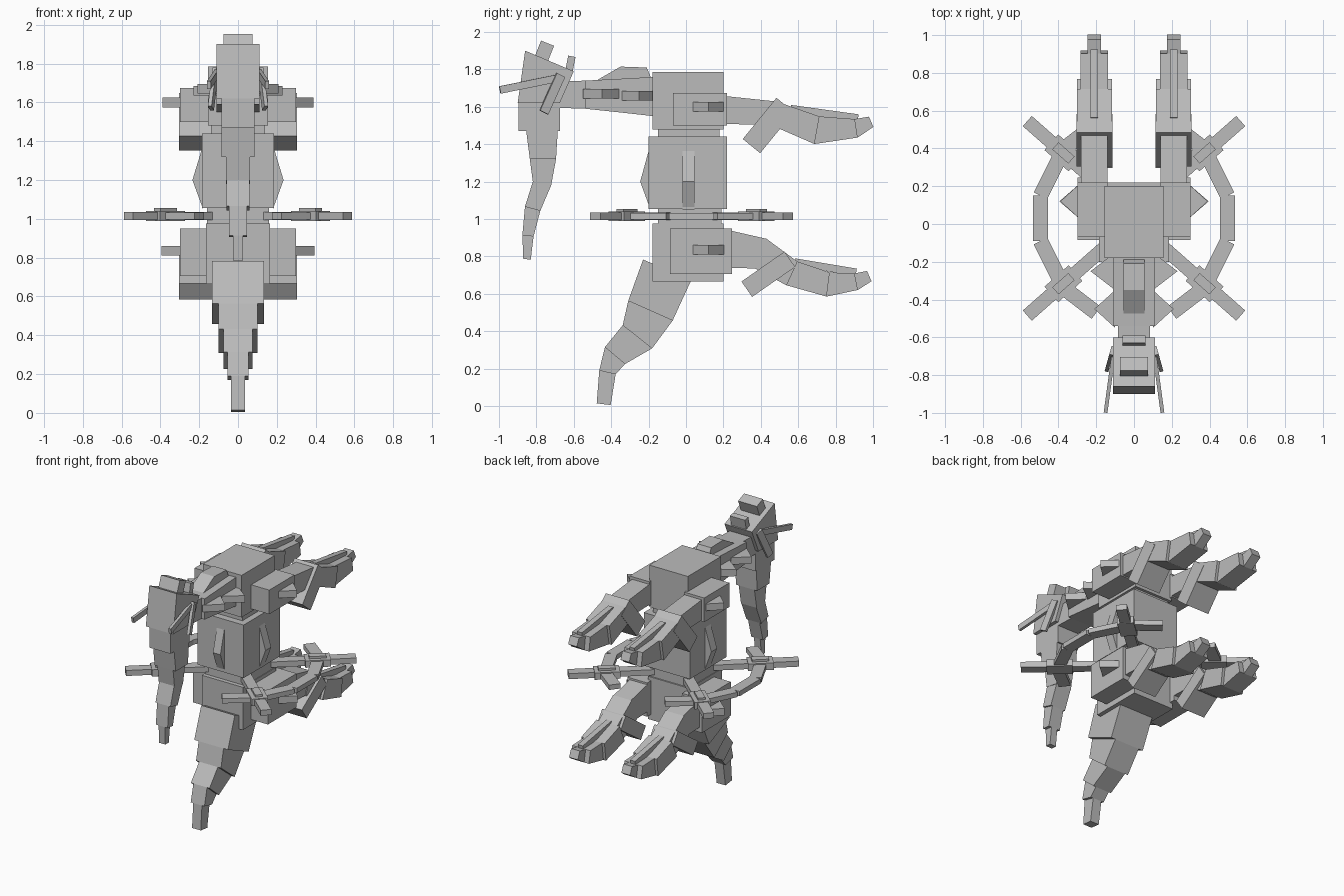
import bpy
import bmesh
from mathutils import Vector, Matrix

default_cube = bpy.data.objects.get("Cube")
if default_cube:
    bpy.data.objects.remove(default_cube)

grey = bpy.data.materials.new("stone grey")
grey.use_nodes = True
grey.diffuse_color = (.5, .5, .5, 1)
grey.node_tree.nodes["Principled BSDF"].inputs["Base Color"].default_value = grey.diffuse_color


def finish(name, bm):
    bmesh.ops.recalc_face_normals(bm, faces=bm.faces)
    mesh = bpy.data.meshes.new(name)
    bm.to_mesh(mesh)
    bm.free()
    mesh.materials.append(grey)
    bpy.context.collection.objects.link(bpy.data.objects.new(name, mesh))


def prism(name, outline, start, end, axis="x"):
    """Extrude a flat outline from start to end along the given axis."""
    place = {"x": lambda p, t: (t, p[0], p[1]),
             "y": lambda p, t: (p[0], t, p[1]),
             "z": lambda p, t: (p[0], p[1], t)}[axis]
    bm = bmesh.new()
    base = bm.faces.new([bm.verts.new(place(p, start)) for p in outline])
    result = bmesh.ops.extrude_face_region(bm, geom=[base], use_keep_orig=True)
    moved = [v for v in result["geom"] if isinstance(v, bmesh.types.BMVert)]
    shift = Vector(place((0, 0), end)) - Vector(place((0, 0), start))
    bmesh.ops.translate(bm, verts=moved, vec=shift)
    finish(name, bm)


def box(name, bottom, top, back, front, half, centre=0):
    outline = [(front, bottom), (back, bottom), (back, top), (front, top)]
    prism(name, outline, centre - half, centre + half)


def bar(name, start, end, width, height):
    """Oriented box running from start to end."""
    start, end = Vector(start), Vector(end)
    along = end - start
    matrix = (Matrix.Translation((start + end) / 2)
              @ along.to_track_quat("Y", "Z").to_matrix().to_4x4()
              @ Matrix.Diagonal((width, along.length, height, 1)))
    bm = bmesh.new()
    bmesh.ops.create_cube(bm, size=1, matrix=matrix)
    finish(name, bm)


def chain(name, joints, centre=0):
    """Blocks along a side path; each joint is y, z, thickness, half width."""
    points = [Vector(joint[:2]) for joint in joints]
    last = len(points) - 1
    edges = []
    for i, point in enumerate(points):
        along = (points[min(i + 1, last)] - points[max(i - 1, 0)]).normalized()
        across = Vector((-along.y, along.x)) * joints[i][2] / 2
        edges.append((point + across, point - across))
    for i in range(last):
        (a, b), (c, d) = edges[i], edges[i + 1]
        half = joints[i][3]
        prism(f"{name}_{i + 1}", [a, b, d, c], centre - half, centre + half)


# Trunk of the body, from the top down
box("chest", bottom=1.48, top=1.785, back=.2, front=-.18, half=.155)
box("chest_joint", bottom=1.43, top=1.49, back=.18, front=-.15, half=.14)
box("abdomen", bottom=1.055, top=1.44, back=.22, front=-.2, half=.185)
box("waist", bottom=.96, top=1.06, back=.19, front=-.15, half=.16)
box("pelvis", bottom=.665, top=.975, back=.2, front=-.18, half=.165)
prism("front_ridge", [(-.19, 1.05), (-.245, 1.2), (-.19, 1.4)], start=-.03, end=.03)

# Neck with its top plate
chain("neck", [(-.17, 1.655, .21, .11), (-.35, 1.66, .18, .11),
               (-.54, 1.665, .15, .085), (-.7, 1.665, .14)])
prism("neck_plate", [(-.48, 1.74), (-.35, 1.815), (-.21, 1.81), (-.18, 1.74)],
      start=-.055, end=.055)

# Head and crests
prism("head", [(-.9, 1.62), (-.86, 1.9), (-.6, 1.79), (-.675, 1.62)], start=-.11, end=.11)
box("muzzle", bottom=1.47, top=1.63, back=-.675, front=-.895, half=.085)
bar("front_crest", (0, -.74, 1.94), (0, -.78, 1.84), width=.15, height=.075)
bar("rear_crest", (0, -.61, 1.87), (0, -.63, 1.77), width=.12, height=.04)

# Hanging snout and tail
chain("snout", [(-.77, 1.48, .17, .085), (-.765, 1.32, .14, .063), (-.77, 1.19, .1, .06),
                (-.82, 1.055, .085, .047), (-.845, .91, .06, .025), (-.85, .785, .04)])
chain("tail", [(-.1, .73, .28, .135), (-.19, .51, .26, .1), (-.26, .37, .2, .075),
               (-.38, .27, .14, .055), (-.42, .18, .09, .035), (-.44, .01, .075)])

ARM = [(.18, 1.585, .15, .07), (.47, 1.565, .13, .093), (.7, 1.475, .15, .073),
       (.91, 1.485, .1, .035), (.99, 1.52, .06)]
LEG = [(.22, .84, .2, .07), (.4, .815, .17, .075), (.565, .71, .14, .093),
       (.76, .65, .13, .073), (.91, .665, .09, .035), (.98, .695, .06)]
RING = [(.2, -.5), (.37, -.37), (.495, -.12)]

for side, s in (("left", 1), ("right", -1)):
    limb_x = s * .21

    # Arms and legs with tilted cuffs and finger ridges
    chain(f"{side}_arm", ARM, limb_x)
    chain(f"{side}_leg", LEG, limb_x)
    bar(f"{side}_arm_cuff", (limb_x, .35, 1.39), (limb_x, .53, 1.61), width=.19, height=.12)
    bar(f"{side}_leg_cuff", (limb_x, .325, .625), (limb_x, .555, .785), width=.19, height=.1)
    bar(f"{side}_arm_fin", (limb_x, .56, 1.59), (limb_x, .92, 1.54), width=.04, height=.04)
    bar(f"{side}_leg_fin", (limb_x, .58, .77), (limb_x, .91, .715), width=.04, height=.04)
    box(f"{side}_shoulder", bottom=1.5, top=1.675, back=.22, front=-.07, half=.08, centre=s * .22)
    box(f"{side}_hip", bottom=.705, top=.95, back=.245, front=-.085, half=.08, centre=s * .22)

    # Side spikes
    for part, root, tip, middle, z in (("shoulder", .28, .39, .12, 1.6),
                                       ("hip", .28, .395, .12, .835),
                                       ("rear_neck", .1, .23, -.25, 1.66),
                                       ("front_neck", .1, .21, -.45, 1.67)):
        outline = [(s * root, middle - .1), (s * tip, middle), (s * root, middle + .1)]
        prism(f"{side}_{part}_spike", outline, z - .025, z + .025, axis="z")
    prism(f"{side}_ridge", [(s * .18, 1.05), (s * .235, 1.2), (s * .18, 1.38)],
          start=-.02, end=.045, axis="y")

    # Tusk and cheek blade
    bar(f"{side}_tusk", (s * .15, -.995, 1.69), (s * .11, -.7, 1.75), width=.02, height=.04)
    bar(f"{side}_cheek", (s * .115, -.67, 1.77), (s * .14, -.76, 1.57), width=.02, height=.05)

    # Arc around the waist, symmetric front to back
    level, ring_y = 1.015, .03
    arc = [Vector((s * x, ring_y + y, level)) for x, y in RING]
    arc += [Vector((p.x, 2 * ring_y - p.y, level)) for p in reversed(arc)]
    for i, (start, end) in enumerate(zip(arc, arc[1:])):
        bar(f"{side}_ring_{i + 1}", start, end, width=.08, height=.035)

    # Radial spokes with clamps
    for end_name, t in (("front", -1), ("back", 1)):
        label = f"{side}_{end_name}"
        inner = Vector((s * .14, ring_y + t * .14, level))
        outer = Vector((s * .565, ring_y + t * .515, level))
        lift = Vector((0, 0, .025))
        bar(f"{label}_spoke", inner, outer, width=.072, height=.04)
        bar(f"{label}_clamp", inner.lerp(outer, .4), inner.lerp(outer, .7), width=.11, height=.05)
        bar(f"{label}_clamp_cap", inner.lerp(outer, .45) + lift, inner.lerp(outer, .65) + lift,
            width=.05, height=.03)
